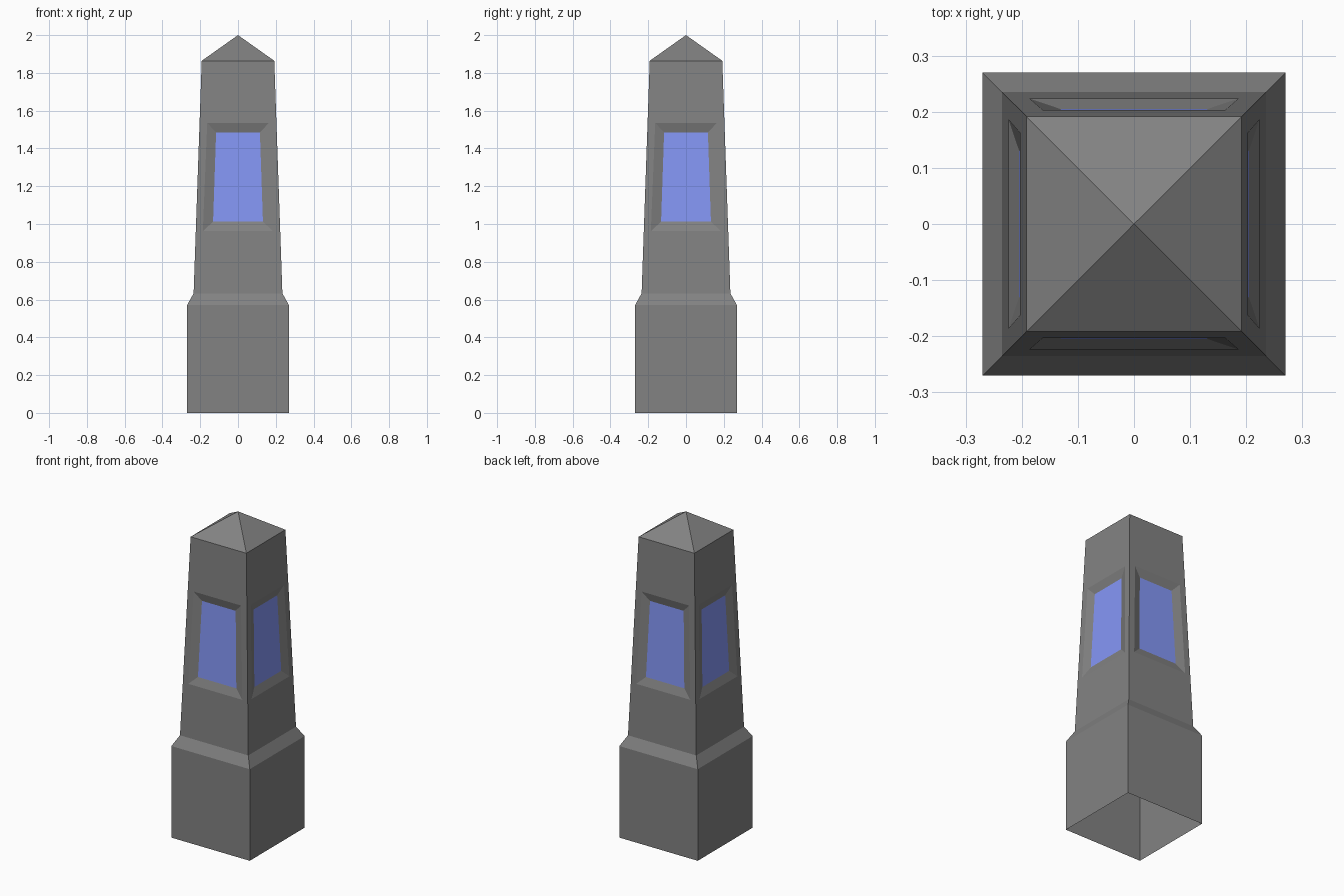
import bpy, bmesh
from mathutils import Matrix, Vector
from math import pi

if "Cube" in bpy.data.objects:
    bpy.data.objects.remove(bpy.data.objects["Cube"])

SHAFT_Z0, SHAFT_Z1 = 0.633, 1.864
SHAFT_W0, SHAFT_W1 = 0.235, 0.192
DEPTH = 0.0165


def half(z):
    """Half width of the tapering shaft at height z."""
    return SHAFT_W0 + (SHAFT_W1 - SHAFT_W0) * (z - SHAFT_Z0) / (SHAFT_Z1 - SHAFT_Z0)


def trapezoid(w0, z0, w1, z1, depth=0.0):
    """Four corners lying in (or parallel to) the front shaft face."""
    return [Vector((sx * w, depth - half(z), z))
            for sx, w, z in ((-1, w0, z0), (1, w0, z0), (1, w1, z1), (-1, w1, z1))]


def band(w0, z0, w1, z1):
    return [Vector(p) for p in ((-w0, -w0, z0), (w0, -w0, z0), (w1, -w1, z1), (-w1, -w1, z1))]


def frame(outer, inner):
    return [[outer[i], outer[(i + 1) % 4], inner[(i + 1) % 4], inner[i]] for i in range(4)]


def material(name, rgb):
    mat = bpy.data.materials.new(name)
    mat.diffuse_color = (*rgb, 1)
    mat.use_nodes = True
    mat.node_tree.nodes["Principled BSDF"].inputs["Base Color"].default_value = mat.diffuse_color
    return mat


def four_sided(name, polys, mat):
    """Repeat the front-side polygons around z and weld them into one object."""
    bm = bmesh.new()
    for k in range(4):
        rot = Matrix.Rotation(k * pi / 2, 3, 'Z')
        for poly in polys:
            bm.faces.new([bm.verts.new(rot @ p) for p in poly])
    bmesh.ops.remove_doubles(bm, verts=bm.verts, dist=1e-5)
    mesh = bpy.data.meshes.new(name)
    bm.to_mesh(mesh)
    bm.free()
    mesh.materials.append(mat)
    obj = bpy.data.objects.new(name, mesh)
    bpy.context.collection.objects.link(obj)
    return obj


stone = material("dark_stone", (0.225, 0.225, 0.225))
blue = material("blue_glass", (0.235, 0.31, 0.93))

shaft = trapezoid(SHAFT_W0, SHAFT_Z0, SHAFT_W1, SHAFT_Z1)
rim = trapezoid(0.186, 0.962, 0.163, 1.535)
pane = trapezoid(0.132, 1.012, 0.116, 1.484, DEPTH)

# Plinth with sloped shoulder, open underneath
four_sided("plinth", [band(0.27, 0, 0.27, 0.57), band(0.27, 0.57, SHAFT_W0, SHAFT_Z0)], stone)

# Tapered shaft with bevelled window recesses
four_sided("shaft", frame(shaft, rim) + frame(rim, pane), stone)

# Pyramid cap
four_sided("cap", [[shaft[3], shaft[2], Vector((0, 0, 2))]], stone)

# Blue window panes at the bottom of the recesses
four_sided("window_panes", [pane], blue)
